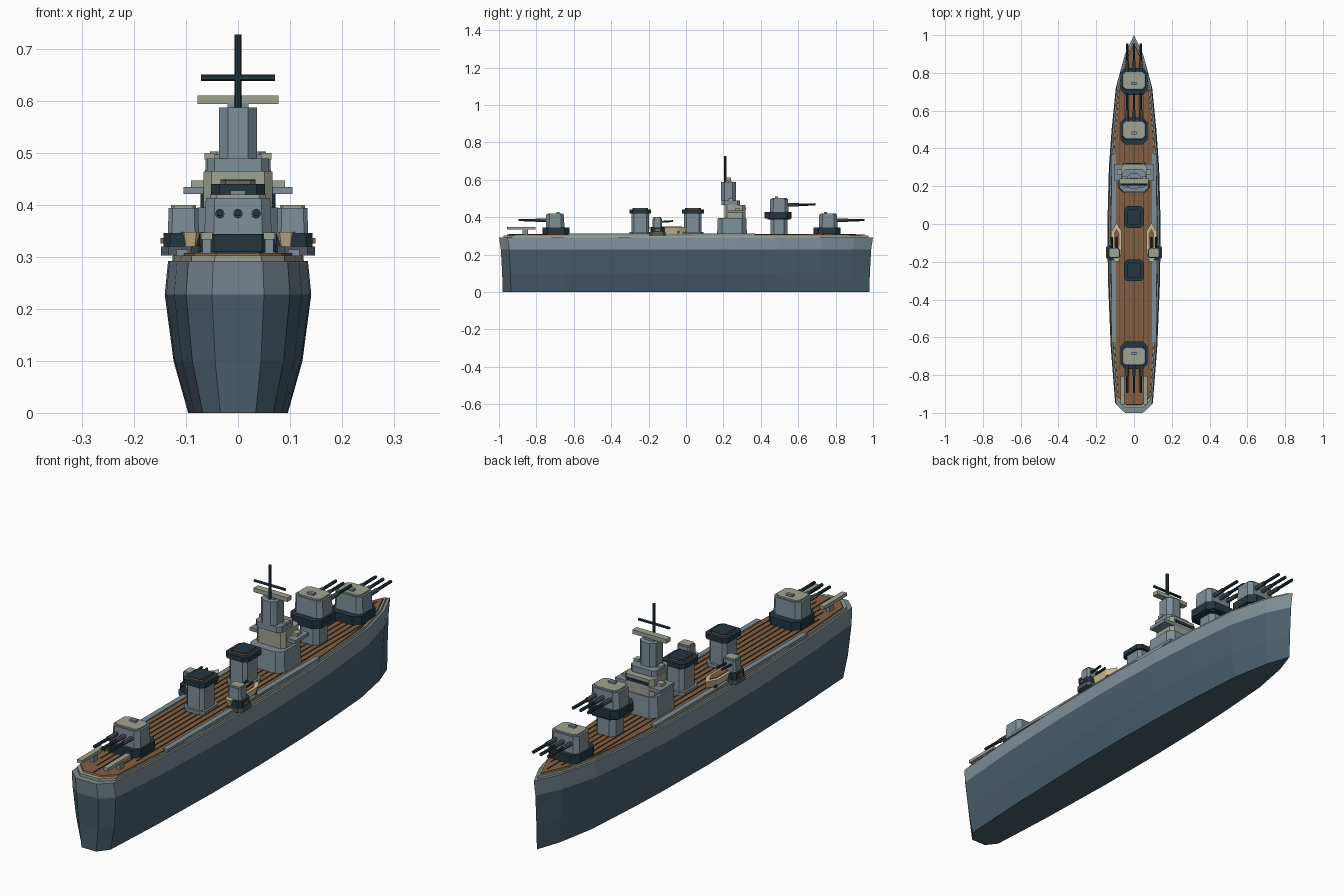
import bpy, bmesh, math
from mathutils import Matrix, Vector

old = bpy.data.objects.get("Cube")
if old:
    bpy.data.objects.remove(old)


def material(name, r, g, b):
    col = [(c / 255 / 12.92 if c < 10 else ((c / 255 + 0.055) / 1.055) ** 2.4) for c in (r, g, b)] + [1]
    m = bpy.data.materials.new(name)
    m.use_nodes = True
    m.diffuse_color = col
    m.node_tree.nodes["Principled BSDF"].inputs["Base Color"].default_value = col
    return m


HULL = material("hull slate", 74, 95, 108)
GREY = material("ship grey", 126, 142, 151)
PALE = material("pale roof grey", 158, 163, 147)
DARK = material("dark navy", 36, 54, 63)
DECK = material("deck brown", 130, 96, 67)
SEAM = material("plank seam", 88, 63, 46)
CREAM = material("boat cream", 208, 192, 152)
STEEL = material("gun steel", 82, 92, 98)


def finish(name, bm, mats):
    bmesh.ops.recalc_face_normals(bm, faces=bm.faces)
    me = bpy.data.meshes.new(name)
    bm.to_mesh(me)
    bm.free()
    for m in mats:
        me.materials.append(m)
    ob = bpy.data.objects.new(name, me)
    bpy.context.scene.collection.objects.link(ob)
    return ob


def loft(name, outline, levels, mats, at=(0, 0), pick=None):
    """Stack scaled copies of a plan outline; levels are (z, x scale, y scale)."""
    bm = bmesh.new()
    rings = [[bm.verts.new((at[0] + x * sx, at[1] + y * sy, z)) for x, y in outline]
             for z, sx, sy in levels]
    n = len(outline)
    for k, (a, b) in enumerate(zip(rings, rings[1:])):
        for i in range(n):
            f = bm.faces.new((a[i], a[(i + 1) % n], b[(i + 1) % n], b[i]))
            f.material_index = pick(k) if pick else 0
    bm.faces.new(rings[0])
    top = bm.faces.new(rings[-1])
    top.material_index = pick(len(levels)) if pick else 0
    return finish(name, bm, mats)


def chamfered(hx, hy, c):
    q = [(hx, hy - c), (hx - c, hy)]
    half = q + [(-x, y) for x, y in reversed(q)]
    return half + [(-x, -y) for x, y in half]


def block(name, x, y, z0, z1, hx, hy, mat, c=0.0, top=1.0):
    outline = chamfered(hx, hy, c) if c else [(hx, -hy), (hx, hy), (-hx, hy), (-hx, -hy)]
    return loft(name, outline, [(z0, 1, 1), (z1, top, top)], [mat], (x, y))


def rod(name, start, end, r, mat, sides=8):
    a, b = Vector(start), Vector(end)
    bm = bmesh.new()
    turn = (b - a).to_track_quat('Z', 'Y').to_matrix().to_4x4()
    bmesh.ops.create_cone(bm, cap_ends=True, segments=sides, radius1=r, radius2=r,
                          depth=(b - a).length, matrix=Matrix.Translation((a + b) / 2) @ turn)
    return finish(name, bm, [mat])


# Hull, waterway and planked deck
side = [(0.05, -1), (0.1, -0.955), (0.123, -0.66), (0.138, -0.3), (0.141, 0), (0.133, 0.3),
        (0.119, 0.5), (0.096, 0.73), (0.05, 0.9)]
plan = side + [(0, 1)] + [(-x, y) for x, y in reversed(side)]
loft("hull", plan, [(0, 0.68, 0.98), (0.1, 0.88, 0.983), (0.228, 1, 0.99), (0.292, 0.955, 1)],
     [HULL, GREY], pick=lambda k: int(k >= 2))
loft("waterway", plan, [(0.29, 0.9, 0.975), (0.303, 0.89, 0.975)], [PALE])
loft("deck", plan, [(0.3, 0.85, 0.96), (0.308, 0.84, 0.955)], [DECK])
for i in range(-3, 4):
    reach = 0.93 - abs(i) * 0.06
    block("plank_seam", i * 0.025, -0.02, 0.306, 0.3105, 0.0018, reach, SEAM)


# Main guns
def turret(label, y, z, d):
    if z > 0.35:
        block(label + "_barbette", 0, y, 0.305, z + 0.01, 0.045, 0.045, GREY, 0.018)
    block(label + "_ring", 0, y - d * 0.005, z, z + 0.034, 0.072, 0.072, DARK, 0.026)
    block(label + "_apron", 0, y, z - 0.006, z + 0.012, 0.062, 0.062, DARK, 0.022)
    block(label + "_house", 0, y, z + 0.03, z + 0.104, 0.065, 0.05, GREY, 0.018, 0.95)
    block(label + "_roof", 0, y, z + 0.104, z + 0.11, 0.054, 0.041, PALE, 0.014)
    block(label + "_hatch", 0, y - d * 0.015, z + 0.108, z + 0.118, 0.014, 0.008, GREY)
    for x in (-0.035, 0, 0.035):
        rod(label + "_sleeve", (x, y + d * 0.04, z + 0.073), (x, y + d * 0.105, z + 0.074), 0.009, STEEL)
        rod(label + "_barrel", (x, y + d * 0.1, z + 0.074), (x, y + d * 0.195, z + 0.075), 0.0065, DARK)


turret("aft_turret", -0.70, 0.31, -1)
turret("bow_turret", 0.76, 0.31, 1)
turret("raised_turret", 0.498, 0.393, 1)

# Bridge tower
T = 0.246
block("bridge_base", 0, T, 0.305, 0.395, 0.082, 0.08, GREY, 0.025, 0.95)
block("bridge_house", 0, T + 0.015, 0.395, 0.465, 0.066, 0.056, PALE, 0.015)
block("bridge_windows", 0, T + 0.018, 0.44, 0.452, 0.06, 0.057, DARK, 0.015)
block("bridge_wing", 0, 0.272, 0.421, 0.435, 0.105, 0.045, GREY)
for s in (-1, 1):
    block("wing_lookout", s * 0.078, 0.275, 0.435, 0.447, 0.012, 0.014, PALE)
    block("tower_sight", s * 0.054, 0.24, 0.488, 0.5, 0.01, 0.012, PALE)
block("upper_bridge", 0, 0.24, 0.465, 0.49, 0.06, 0.05, GREY, 0.015)
block("tower", 0, 0.227, 0.49, 0.588, 0.037, 0.04, GREY, 0.018)
block("rangefinder", 0, 0.227, 0.594, 0.611, 0.078, 0.014, PALE)
block("rangefinder_mount", 0, 0.227, 0.586, 0.596, 0.02, 0.016, GREY)
rod("mast", (0, 0.21, 0.585), (0, 0.21, 0.728), 0.0065, DARK)
rod("mast_yard", (-0.071, 0.21, 0.645), (0.071, 0.21, 0.645), 0.006, DARK, 6)

# Funnels
for label, y in (("forward_funnel", 0.037), ("aft_funnel", -0.245)):
    block(label + "_foot", 0, y, 0.305, 0.322, 0.05, 0.056, GREY, 0.016)
    block(label, 0, y, 0.315, 0.424, 0.041, 0.047, GREY, 0.014)
    block(label + "_cap", 0, y, 0.42, 0.44, 0.052, 0.058, DARK, 0.016)
    block(label + "_band", 0, y, 0.439, 0.446, 0.034, 0.042, DECK, 0.01)
    block(label + "_vent", 0, y, 0.446, 0.449, 0.034, 0.042, DARK, 0.01)

# Mirrored deck fittings
boat_plan = [(0.012, -0.1), (0.026, -0.055), (0.026, 0.06), (0, 0.105),
             (-0.026, 0.06), (-0.026, -0.055), (-0.012, -0.1)]
for s in (-1, 1):
    block("side_walkway", s * 0.107, -0.13, 0.302, 0.314, 0.011, 0.5, GREY)

    # Boats
    loft("boat", boat_plan, [(0.318, 0.7, 0.9), (0.348, 1, 1)], [CREAM], (s * 0.092, -0.098))
    loft("boat_cover", boat_plan, [(0.346, 0.55, 0.6), (0.351, 0.55, 0.6)], [DECK], (s * 0.092, -0.085))
    for y in (-0.15, -0.04):
        block("boat_cradle", s * 0.092, y, 0.305, 0.325, 0.02, 0.006, DARK)

    # Secondary guns
    x = s * 0.105
    block("side_gun_sponson", s * 0.112, -0.152, 0.303, 0.32, 0.036, 0.042, STEEL, 0.014)
    block("side_gun_ring", s * 0.108, -0.152, 0.32, 0.346, 0.035, 0.036, DARK, 0.012)
    block("side_gun_house", x, -0.153, 0.344, 0.394, 0.03, 0.026, GREY, 0.008, 0.95)
    block("side_gun_roof", x, -0.153, 0.394, 0.4, 0.024, 0.02, PALE, 0.006)
    block("side_locker", s * 0.141, -0.152, 0.326, 0.337, 0.008, 0.012, DECK)
    for dx in (-0.012, 0.012):
        rod("side_gun_barrel", (x + dx, -0.135, 0.375), (x + dx, -0.07, 0.379), 0.005, DARK)

    # Stern launch rails
    block("stern_rail_post", s * 0.06, -0.86, 0.305, 0.336, 0.008, 0.014, GREY)
    block("stern_rail", s * 0.06, -0.88, 0.334, 0.347, 0.011, 0.076, PALE)
